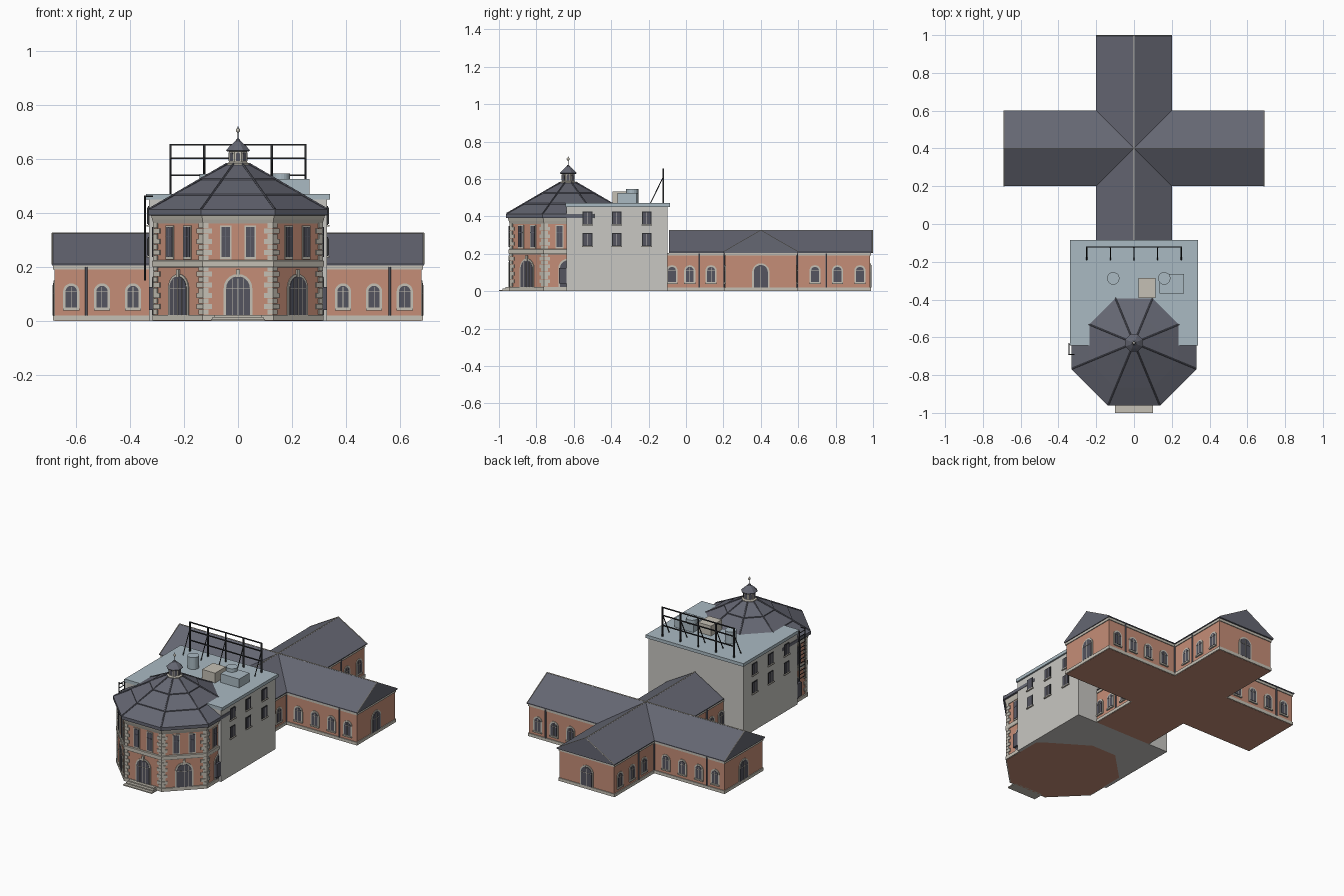
import bpy, bmesh
from math import cos, sin, pi, radians
from mathutils import Matrix, Vector

cube = bpy.data.objects.get("Cube")
if cube:
    bpy.data.objects.remove(cube, do_unlink=True)


def material(name, r, g, b):
    m = bpy.data.materials.new(name)
    m.use_nodes = True
    m.diffuse_color = (r, g, b, 1)
    node = next(n for n in m.node_tree.nodes if n.type == 'BSDF_PRINCIPLED')
    node.inputs["Base Color"].default_value = (r, g, b, 1)
    node.inputs["Roughness"].default_value = 0.8
    return m


BRICK = material("brick", .56, .27, .185)
STONE = material("pale stone", .56, .53, .46)
RENDER = material("grey render", .58, .57, .54)
DECK = material("blue grey deck", .40, .49, .54)
SLATE = material("slate", .13, .135, .17)
GLASS = material("dark glass", .09, .09, .115)
IRON = material("black iron", .025, .027, .03)

parts = {}


def mesh(name, mat):
    return parts.setdefault(name, (bmesh.new(), mat))[0]


def prism(name, mat, pts, frame, d0, d1):
    """Extrude a 2D outline along the frame's third axis."""
    bm = mesh(name, mat)
    lo = [bm.verts.new(frame @ Vector((u, v, d0))) for u, v in pts]
    hi = [bm.verts.new(frame @ Vector((u, v, d1))) for u, v in pts]
    bm.faces.new(lo[::-1])
    bm.faces.new(hi)
    for i in range(len(pts)):
        j = (i + 1) % len(pts)
        bm.faces.new((lo[i], lo[j], hi[j], hi[i]))


def rect(u0, u1, v0, v1):
    return [(u0, v0), (u1, v0), (u1, v1), (u0, v1)]


def box(name, mat, x0, x1, y0, y1, z0, z1):
    prism(name, mat, rect(x0, x1, y0, y1), Matrix(), z0, z1)


def wall(x, y, angle):
    """Frame on a wall: across, up, outward."""
    c, s = cos(angle), sin(angle)
    return Matrix(((-s, 0, c, x), (c, 0, s, y), (0, 1, 0, 0), (0, 0, 0, 1)))


def rod(name, mat, p, q, r, sides=6):
    p, q = Vector(p), Vector(q)
    rot = (q - p).to_track_quat('Z', 'Y').to_matrix().to_4x4()
    pts = [(r * cos(2 * pi * i / sides), r * sin(2 * pi * i / sides)) for i in range(sides)]
    prism(name, mat, pts, Matrix.Translation(p) @ rot, 0, (q - p).length)


def octagon(name, mat, cx, cy, profile):
    """Eight-sided turned shape; profile gives (apothem, height)."""
    bm = mesh(name, mat)
    rings = []
    for a, z in profile:
        r = a / cos(pi / 8)
        rings.append([bm.verts.new((cx + r * cos(pi / 8 + k * pi / 4),
                                    cy + r * sin(pi / 8 + k * pi / 4), z)) for k in range(8)])
    bm.faces.new(rings[0][::-1])
    bm.faces.new(rings[-1])
    for lo, hi in zip(rings, rings[1:]):
        for k in range(8):
            j = (k + 1) % 8
            bm.faces.new((lo[k], lo[j], hi[j], hi[k]))


def arch(u, w, z0, z1):
    spring = z1 - w / 2
    return [(u - w / 2, z0), (u + w / 2, z0)] + [
        (u + w / 2 * cos(pi * i / 10), spring + w / 2 * sin(pi * i / 10)) for i in range(11)]


def arched_opening(prefix, f, u, w, z0, z1, bars):
    b = .006
    prism(prefix + "_surrounds", STONE, arch(u, w + .018, z0 - b, z1 + .009), f, -.002, .004)
    prism(prefix + "_panes", GLASS, arch(u, w, z0, z1), f, 0, .006)
    spring = z1 - w / 2
    prism(prefix + "_bars", STONE, rect(u - w / 2, u + w / 2, spring - .001, spring + .001), f, 0, .008)
    for i in range(bars):
        c = u - w / 2 + w * (i + 1) / (bars + 1)
        prism(prefix + "_bars", STONE, rect(c - .001, c + .001, z0, z1 - w * .1), f, 0, .008)


# Cross-shaped hall
HW, X_END, Y_END, CY = .19, .68, .985, .4
for n, m, g, z0, z1 in (("hall_walls", BRICK, 0, 0, .2),
                        ("hall_plinth", STONE, .005, .001, .02),
                        ("hall_cornice", STONE, .005, .19, .205)):
    box(n, m, -X_END - g, X_END + g, CY - HW - g, CY + HW + g, z0, z1)
    box(n, m, -HW - g, HW + g, -.1, Y_END + g, z0, z1)

gable = [(-.2, .205), (.2, .205), (.2, .21), (0, .325), (-.2, .21)]
prism("hall_roof", SLATE, gable, wall(0, CY, 0), -.69, .69)
prism("hall_roof", SLATE, gable, wall(0, 0, pi / 2), -.09, 1)
rod("hall_ridges", STONE, (-.69, CY, .325), (.69, CY, .325), .003)
rod("hall_ridges", SLATE, (0, -.09, .325), (0, 1, .325), .003)
for s in (-1, 1):
    for e in (-1, 1):
        rod("hall_verges", STONE, (e * .688, CY + s * .2, .21), (e * .688, CY, .325), .0025)
    rod("hall_verges", STONE, (s * .2, .998, .21), (0, .998, .325), .0025)

# Hall windows, doors and downpipes
for s in (-1, 1):
    for e in (-1, 1):
        f = wall(0, CY + e * HW, e * pi / 2)
        for x in (.274, .389, .504, .618):
            arched_opening("hall_window", f, s * x, .042, .05, .13, 1)
            prism("hall_sills", STONE, rect(s * x - .03, s * x + .03, .038, .046), f, 0, .009)
        rod("downpipes", SLATE, (s * .562, CY + e * (HW + .005), .02), (s * .562, CY + e * (HW + .005), .2), .005)
        rod("downpipes", SLATE, (s * (HW + .004), CY + e * (HW + .004), .02),
            (s * (HW + .004), CY + e * (HW + .004), .2), .004)
    f = wall(s * HW, 0, 0 if s > 0 else pi)
    for y in (-.075, .02, .134, .69, .81, .93):
        arched_opening("hall_window", f, s * y, .042, .05, .13, 1)
        prism("hall_sills", STONE, rect(s * y - .03, s * y + .03, .038, .046), f, 0, .009)
    for y in (.07, .75):
        rod("downpipes", SLATE, (s * (HW + .005), y, .02), (s * (HW + .005), y, .2), .005)
    arched_opening("hall_door", wall(s * X_END, CY, 0 if s > 0 else pi), 0, .075, .02, .14, 1)
arched_opening("hall_door", wall(0, Y_END, pi / 2), 0, .075, .02, .14, 1)

# Flat-roofed block
box("block_walls", RENDER, -.33, .33, -.64, -.1, 0, .452)
box("block_roof", DECK, -.34, .34, -.643, -.085, .45, .47)
for s in (-1, 1):
    f = wall(s * .33, 0, 0 if s > 0 else pi)
    for y in (-.527, -.37, -.21):
        for z in (.275, .39):
            u = s * y
            prism("block_window_frames", IRON, rect(u - .026, u + .026, z - .035, z + .035), f, 0, .003)
            prism("block_window_panes", GLASS, rect(u - .021, u + .021, z - .031, z + .031), f, 0, .005)
            prism("block_window_bars", RENDER, rect(u - .001, u + .001, z - .031, z + .031), f, 0, .007)
            prism("block_sills", STONE, rect(u - .029, u + .029, z - .04, z - .034), f, 0, .009)

# Rooftop equipment
box("deck_tank", DECK, .135, .265, -.367, -.265, .47, .525)
box("deck_hatch", STONE, .025, .115, -.392, -.285, .47, .532)
rod("deck_fan", DECK, (.16, -.288, .52), (.16, -.288, .547), .033, 20)
rod("deck_drum", DECK, (-.11, -.288, .47), (-.11, -.288, .545), .033, 20)

# Braced railing on the deck
for i in range(5):
    x = -.25 + i * .125
    box("railing_posts", IRON, x - .004, x + .004, -.126, -.118, .47, .655)
    rod("railing_braces", IRON, (x, -.122, .61), (x, -.19, .47), .003)
for z in (.54, .603, .653):
    box("railing_rails", IRON, -.254, .254, -.125, -.119, z - .003, z + .003)

# Octagonal tower
TX, TY, AP = 0, -.63, .31
HALF = AP * .4142
octagon("tower_walls", BRICK, TX, TY, [(AP, 0), (AP, .37)])
octagon("tower_plinth", STONE, TX, TY, [(AP + .007, .001), (AP + .007, .022)])
octagon("tower_band", STONE, TX, TY, [(AP + .004, .197), (AP + .008, .203), (AP + .008, .222), (AP + .004, .225)])
octagon("tower_cornice", STONE, TX, TY, [(AP + .003, .36), (AP + .008, .375), (AP + .012, .39)])
octagon("tower_roof", SLATE, TX, TY,
        [(AP, .388), (.332, .392), (.332, .412), (.236, .464), (.236, .47),
         (.136, .522), (.136, .528), (.042, .578)])
for k in range(8):
    a = pi / 8 + k * pi / 4
    rod("tower_hips", SLATE, (.355 * cos(a), TY + .355 * sin(a), .415),
        (.045 * cos(a), TY + .045 * sin(a), .582), .004)

for deg in (-180, -135, -90, -45, 0):
    a = radians(deg)
    f = wall(TX + AP * cos(a), TY + AP * sin(a), a)
    arched_opening("tower_arch", f, 0, .088, .022, .165, 3)
    prism("tower_keystones", STONE, rect(-.007, .007, .162, .19), f, 0, .008)
    for s in (-1, 1):
        u = s * .046
        prism("tower_upper_frames", STONE, rect(u - .021, u + .021, .228, .354), f, 0, .004)
        prism("tower_upper_panes", GLASS, rect(u - .016, u + .016, .236, .348), f, 0, .006)
        prism("tower_upper_bars", SLATE, rect(u - .0015, u + .0015, .236, .348), f, 0, .008)
        prism("tower_upper_bars", SLATE, rect(u - .016, u + .016, .312, .315), f, 0, .008)
        # Alternating corner stones
        for i in range(17):
            z = .024 + i * .02
            w = .032 if i % 2 else .02
            lo, hi = sorted((s * (HALF + .002), s * (HALF - w)))
            prism("tower_quoins", STONE, rect(lo, hi, z, z + .0185), f, 0, .005)

# Entrance steps
for i in range(3):
    box("entrance_steps", STONE, -.1 + i * .006, .1 - i * .006, -1 + i * .018, -.93, 0, .007 * (i + 1))

# Lantern with cap and finial
octagon("lantern_body", STONE, TX, TY, [(.042, .57), (.042, .583), (.033, .588), (.033, .63)])
for k in range(8):
    a = k * pi / 4
    f = wall(.033 * cos(a), TY + .033 * sin(a), a)
    prism("lantern_louvres", GLASS, arch(0, .016, .592, .624), f, 0, .002)
octagon("lantern_cap", SLATE, TX, TY, [(.04, .627), (.045, .632), (.03, .648), (.012, .664), (.004, .675)])
rod("finial_rod", IRON, (0, TY, .67), (0, TY, .72), .0025)
bmesh.ops.create_uvsphere(mesh("finial_ball", STONE), u_segments=12, v_segments=8, radius=.008,
                          matrix=Matrix.Translation((0, TY, .706)))

# Side boxes at the tower foot
for s in (-1, 1):
    x0, x1 = sorted((s * .3, s * .33))
    box("side_vents", GLASS, x0, x1, -.68, -.64, .04, .125)

# Access ladder
for y in (-.635, -.69):
    rod("ladder_rails", IRON, (-.345, y, .15), (-.345, y, .465), .004)
    rod("ladder_rails", IRON, (-.345, y, .462), (-.315, y, .462), .003)
for i in range(13):
    z = .165 + i * .024
    rod("ladder_rungs", IRON, (-.345, -.69, z), (-.345, -.635, z), .0025)

# Turn the collected parts into objects
for name, (bm, mat) in parts.items():
    bmesh.ops.recalc_face_normals(bm, faces=bm.faces)
    me = bpy.data.meshes.new(name)
    bm.to_mesh(me)
    bm.free()
    me.materials.append(mat)
    bpy.context.collection.objects.link(bpy.data.objects.new(name, me))
